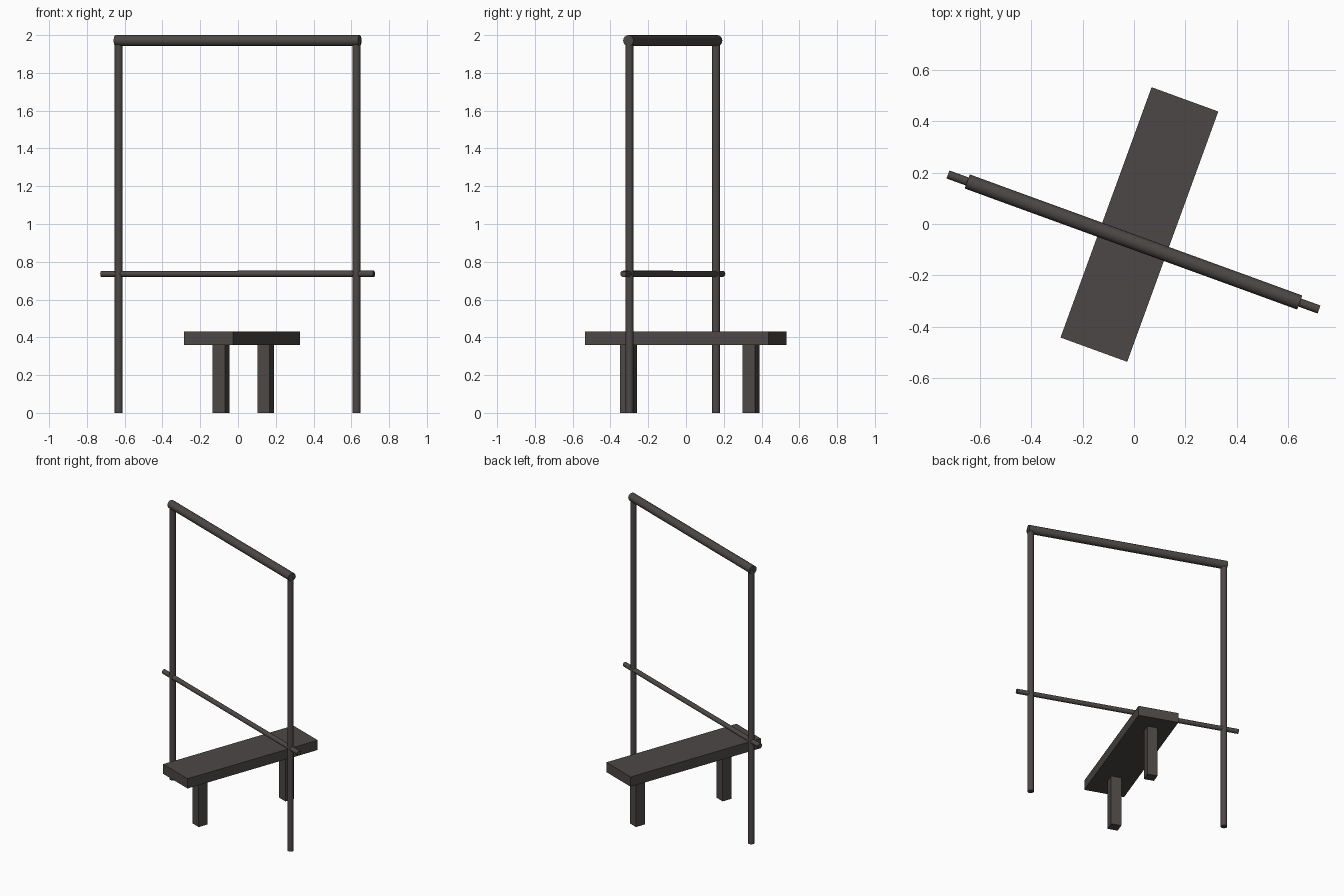
import bpy
from math import radians
from mathutils import Matrix, Vector

cube = bpy.data.objects.get("Cube")
if cube:
    bpy.data.objects.remove(cube, do_unlink=True)

TURN = radians(-20)
FRAME = Matrix.Translation((-0.002, -0.07, 0)) @ Matrix.Rotation(TURN, 4, 'Z')
BENCH = Matrix.Translation((0.021, -0.002, 0)) @ Matrix.Rotation(TURN, 4, 'Z')

dark = bpy.data.materials.new("dark_charcoal")
dark.use_nodes = True
colour = (0.072, 0.064, 0.061, 1)
dark.diffuse_color = colour
dark.node_tree.nodes["Principled BSDF"].inputs["Base Color"].default_value = colour


def finish(name, matrix):
    obj = bpy.context.object
    obj.name = name
    obj.data.materials.append(dark)
    obj.matrix_world = matrix
    return obj


def tube(name, start, end, radius):
    """Round bar between two points given in the rack's own axes."""
    a, b = Vector(start), Vector(end)
    bpy.ops.mesh.primitive_cylinder_add(vertices=16, radius=radius, depth=(b - a).length)
    aim = (b - a).to_track_quat('Z', 'Y').to_matrix().to_4x4()
    finish(name, FRAME @ Matrix.Translation((a + b) / 2) @ aim)
    bpy.ops.object.shade_smooth_by_angle(angle=radians(40))


def block(name, centre, size):
    """Box in the bench's own axes."""
    bpy.ops.mesh.primitive_cube_add(size=1)
    obj = finish(name, BENCH @ Matrix.Translation(centre))
    obj.data.transform(Matrix.Diagonal((*size, 1)))


# Rack: two posts, the thick top beam and the thin barbell bar
for side, x in (("left", 0.67), ("right", -0.67)):
    tube(side + "_post", (x, 0, 0), (x, 0, 1.97), 0.021)
tube("top_beam", (-0.688, 0, 1.971), (0.688, 0, 1.971), 0.029)
tube("cross_bar", (-0.768, 0, 0.736), (0.768, 0, 0.736), 0.0165)

# Bench: flat board on two square legs
block("bench_board", (0, 0, 0.395), (0.276, 1.036, 0.07))
for end, y in (("front", -0.322), ("back", 0.368)):
    block(end + "_bench_leg", (0, y, 0.18), (0.07, 0.07, 0.36))
